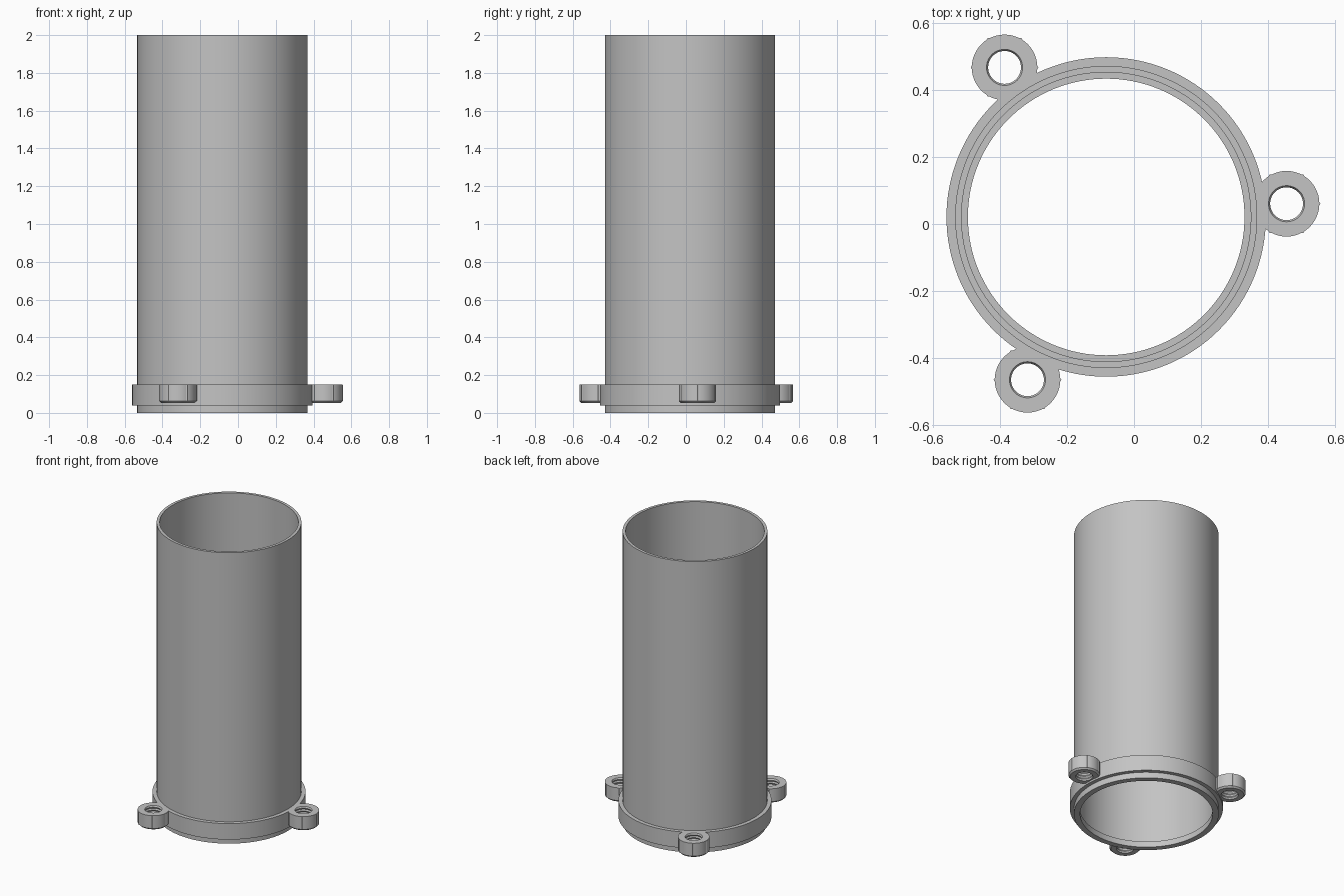
import bpy
import math

if "Cube" in bpy.data.objects:
    bpy.data.objects.remove(bpy.data.objects["Cube"])

CENTRE = (-0.083, 0.021)

grey = bpy.data.materials.new("plain grey")
grey.use_nodes = True
grey.diffuse_color = (0.55, 0.55, 0.55, 1)
grey.node_tree.nodes["Principled BSDF"].inputs["Base Color"].default_value = (0.55, 0.55, 0.55, 1)


def lathe(name, profile, centre, steps):
    """Revolve a closed (radius, z) profile, listed counter-clockwise."""
    n = len(profile)
    verts = []
    for i in range(steps):
        a = math.tau * i / steps
        verts += [(r * math.cos(a), r * math.sin(a), z) for r, z in profile]
    faces = []
    for i in range(steps):
        j = (i + 1) % steps
        for k in range(n):
            m = (k + 1) % n
            faces.append((i * n + k, j * n + k, j * n + m, i * n + m))
    mesh = bpy.data.meshes.new(name)
    mesh.from_pydata(verts, [], faces)
    mesh.materials.append(grey)
    obj = bpy.data.objects.new(name, mesh)
    obj.location = (*centre, 0)
    bpy.context.collection.objects.link(obj)
    bpy.ops.object.select_all(action="DESELECT")
    obj.select_set(True)
    bpy.context.view_layer.objects.active = obj
    bpy.ops.object.shade_smooth_by_angle(angle=math.radians(30))
    return obj


# Open tube with a flange near the foot and a small inner lip
lathe("flanged_tube", [
    (0.413, 0), (0.451, 0), (0.451, 0.04), (0.477, 0.04), (0.477, 0.15),
    (0.451, 0.15), (0.451, 2), (0.432, 2), (0.432, 0.04), (0.413, 0.04),
], CENTRE, 128)

# Threaded bore, from top to bottom
TOP, BOTTOM, TURNS = 0.15, 0.052, 5
bore = []
for i in range(2 * TURNS + 1):
    z = TOP + (BOTTOM - TOP) * i / (2 * TURNS)
    bore.append((0.054 if i % 2 == 0 else 0.049, z))

# Three screw lugs around the flange, with slight hexagonal corners
for i, side in enumerate(("left", "back_right", "front_right")):
    a = math.radians(4.2 + 120 * i)
    spot = (CENTRE[0] + 0.54 * math.cos(a), CENTRE[1] + 0.54 * math.sin(a))
    shell = [(0.088, BOTTOM), (0.098, BOTTOM + 0.01), (0.098, TOP)]
    lathe(side + "_lug", shell + bore, spot, 48)
    lathe(side + "_lug_corners", [
        (0.07, 0.062), (0.101, 0.062), (0.101, 0.148), (0.07, 0.148),
    ], spot, 6)
